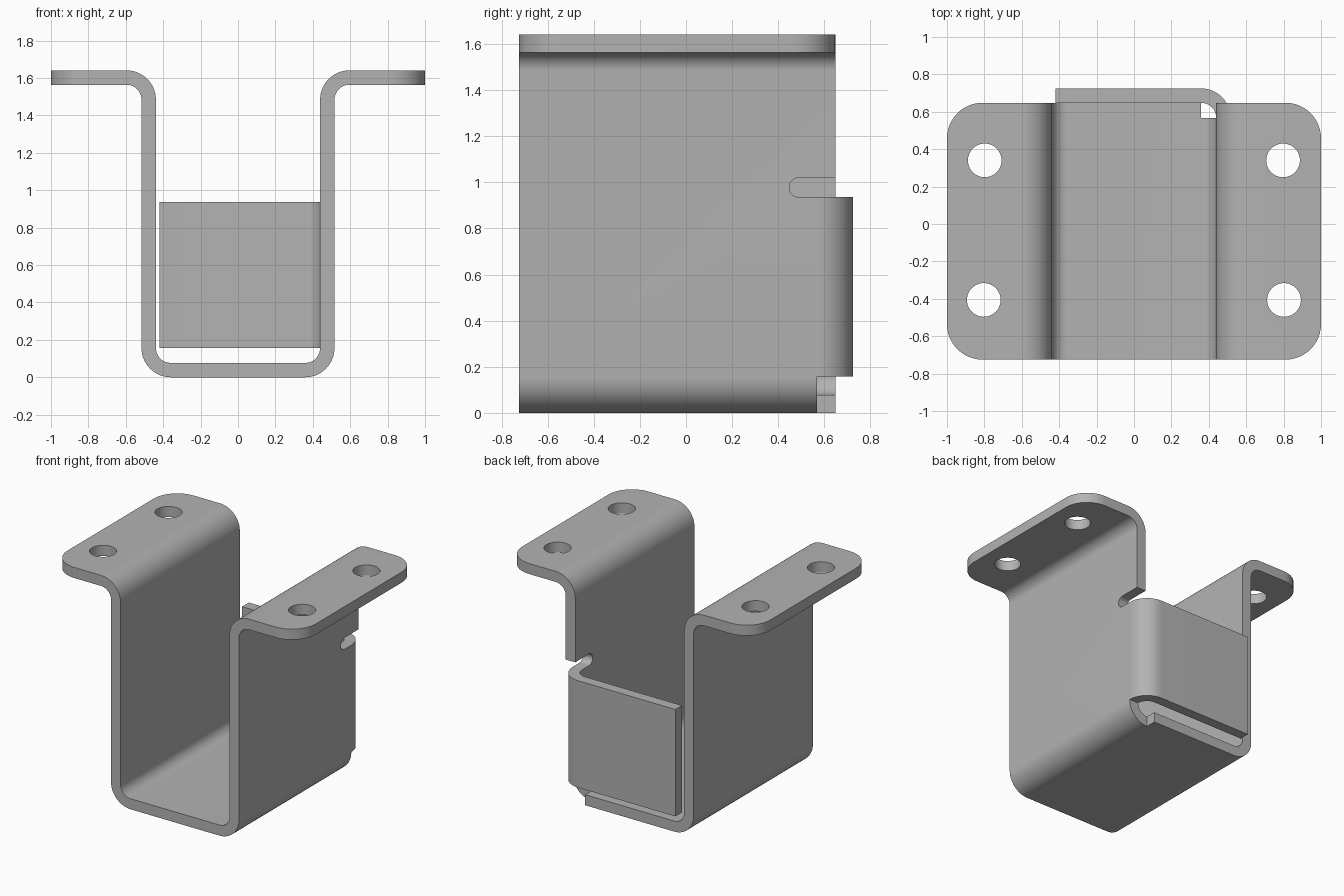
import bpy, bmesh, math
from mathutils import Vector

cube = bpy.data.objects.get("Cube")
if cube:
    bpy.data.objects.remove(cube, do_unlink=True)

T, RI = 0.077, 0.08              # sheet thickness, inner bend radius
RO = RI + T
WALL = 0.516                     # outer face of the side walls
TOP = 1.641
FRONT, BACK = -0.725, 0.648
BEND = WALL - RO                 # start of the bends on the floor
FLAP_LOW, FLAP_HIGH, SLOT_HIGH = RO, 0.936, 1.02

steel = bpy.data.materials.new("grey steel")
steel.use_nodes = True
grey = (0.45, 0.45, 0.45, 1)
steel.diffuse_color = grey
steel.node_tree.nodes["Principled BSDF"].inputs["Base Color"].default_value = grey


def arc(cx, cy, r, a0, a1, n=14):
    """Points on an arc, angles in degrees."""
    angles = [math.radians(a0 + (a1 - a0) * i / n) for i in range(n + 1)]
    return [(cx + r * math.cos(a), cy + r * math.sin(a)) for a in angles]


def prism(name, pts, place, depth, round_edges=None):
    """Extrude a 2D outline; place maps (u, v) to 3D, depth is the sweep."""
    bm = bmesh.new()
    face = bm.faces.new([bm.verts.new(place(u, v)) for u, v in pts])
    out = bmesh.ops.extrude_face_region(bm, geom=[face], use_keep_orig=True)
    moved = [v for v in out["geom"] if isinstance(v, bmesh.types.BMVert)]
    bmesh.ops.translate(bm, verts=moved, vec=Vector(depth))
    if round_edges:
        edges = [e for e in bm.edges if round_edges(e)]
        bmesh.ops.bevel(bm, geom=edges, offset=0.19, segments=12,
                        profile=0.5, affect='EDGES')
    bmesh.ops.recalc_face_normals(bm, faces=bm.faces)
    mesh = bpy.data.meshes.new(name)
    bm.to_mesh(mesh)
    bm.free()
    mesh.materials.append(steel)
    obj = bpy.data.objects.new(name, mesh)
    bpy.context.collection.objects.link(obj)
    return obj


def combine(obj, other, operation):
    """Apply a boolean and discard the helper."""
    mod = obj.modifiers.new("bool", 'BOOLEAN')
    mod.operation, mod.object, mod.solver = operation, other, 'EXACT'
    bpy.context.view_layer.objects.active = obj
    bpy.ops.object.modifier_apply(modifier=mod.name)
    bpy.data.objects.remove(other, do_unlink=True)


# Bent strip: right half outline, inside surface then outside surface
FX, FZ = WALL + RI, TOP - RO     # centre of the flange bends
inside = arc(BEND, RO, RI, -90, 0) + arc(FX, FZ, RO, 180, 90) + [(1, TOP)]
outside = [(1, TOP - T)] + arc(FX, FZ, RI, 90, 180) + arc(BEND, RO, RO, 0, -90)
half = inside + outside
profile = half + [(-x, z) for x, z in reversed(half)]


def flange_corner(e):
    a, b = (v.co for v in e.verts)
    return min(abs(a.x), abs(b.x)) > 0.99 and abs(a.z - b.z) > 0.01


bracket = prism("bracket", profile, lambda u, v: (u, FRONT, v),
                (0, BACK - FRONT, 0), flange_corner)

# Bolt holes in the flanges
for x, y in [(-0.798, 0.34), (-0.803, -0.406), (0.797, 0.34), (0.802, -0.406)]:
    hole = prism("hole_cutter", arc(x, y, 0.09, 0, 352.5, 47),
                 lambda u, v: (u, v, 1.4), (0, 0, 0.5))
    combine(bracket, hole, 'DIFFERENCE')

# Corner relief where the flap leaves the wall
EDGE = BACK - RI
relief = prism("relief_cutter", [(BEND, EDGE), (0.7, EDGE), (0.7, 1), (BEND, 1)],
               lambda u, v: (u, v, -0.2), (0, 0, FLAP_HIGH + 0.22))
combine(bracket, relief, 'DIFFERENCE')

# Round-ended slot above the flap
r = (SLOT_HIGH - FLAP_HIGH) / 2
slot = prism("slot_cutter",
             arc(0.448 + r, FLAP_HIGH + r, r, 90, 270) + [(1, FLAP_HIGH), (1, SLOT_HIGH)],
             lambda u, v: (0.3, u, v), (0.4, 0, 0))
combine(bracket, slot, 'DIFFERENCE')

# Back flap folded from the wall
flap_outline = (arc(BEND, EDGE, RO, 0, 90) + [(-0.421, BACK + T), (-0.421, BACK)]
                + arc(BEND, EDGE, RI, 90, 0))
flap = prism("back_flap", flap_outline, lambda u, v: (u, v, FLAP_LOW),
             (0, 0, FLAP_HIGH - FLAP_LOW))
combine(bracket, flap, 'UNION')

bpy.ops.object.select_all(action='DESELECT')
bracket.select_set(True)
bpy.context.view_layer.objects.active = bracket
bpy.ops.object.shade_smooth_by_angle(angle=math.radians(30))
